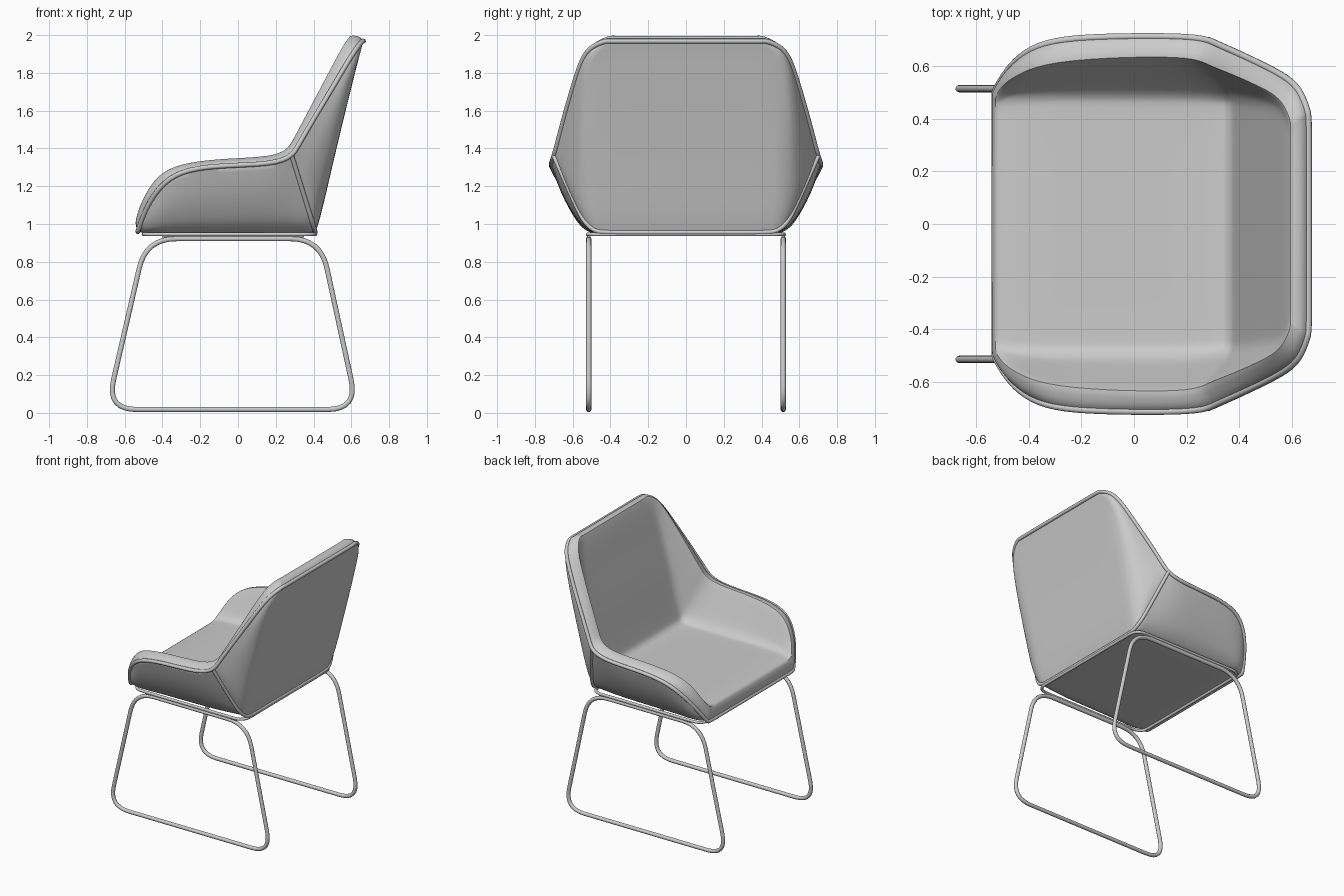
import bpy, bmesh
from mathutils import Vector

cube = bpy.data.objects.get("Cube")
if cube:
    bpy.data.objects.remove(cube)

grey = bpy.data.materials.new("light_grey")
grey.use_nodes = True
grey.diffuse_color = (0.6, 0.6, 0.6, 1)
grey.node_tree.nodes["Principled BSDF"].inputs["Base Color"].default_value = (0.6, 0.6, 0.6, 1)


def add_object(name, data):
    data.materials.append(grey)
    obj = bpy.data.objects.new(name, data)
    bpy.context.collection.objects.link(obj)
    return obj


def bend(a, c, b, steps):
    """Rounded corner from a to b, pulled towards c."""
    pts = []
    for k in range(steps + 1):
        t = k / steps
        pts.append(a * (1 - t) ** 2 + c * 2 * t * (1 - t) + b * t * t)
    return pts


def tube(name, pts, radius, closed=True, kind="POLY"):
    curve = bpy.data.curves.new(name, "CURVE")
    curve.dimensions = "3D"
    curve.bevel_depth = radius
    curve.bevel_resolution = 3
    curve.use_fill_caps = True
    spline = curve.splines.new(kind)
    spline.points.add(len(pts) - 1)
    for point, p in zip(spline.points, pts):
        point.co = (*p, 1)
    spline.use_cyclic_u = closed
    spline.use_endpoint_u = not closed
    spline.order_u = 4
    spline.resolution_u = 4
    return add_object(name, curve)


def rounded_loop(corners, size, steps=8):
    pts = []
    for i, c in enumerate(corners):
        a = c + (corners[i - 1] - c).normalized() * size
        b = c + (corners[(i + 1) % len(corners)] - c).normalized() * size
        pts += bend(a, c, b, steps)
    return pts


# Stations from seat front to back top: centre x, centre z, flat half width, rim x, y, z
CORNER = 6
outer = [
    (-.53, .96, .47, -.53, .505, .965),
    (-.47, .943, .51, -.485, .585, 1.09),
    (-.38, .94, .52, -.415, .655, 1.20),
    (-.25, .94, .52, -.31, .70, 1.28),
    (-.05, .94, .52, -.12, .713, 1.31),
    (.20, .943, .52, .19, .715, 1.315),
    (.41, .955, .52, .285, .70, 1.36),
    (.435, 1.03, .53, .31, .687, 1.40),
    (.475, 1.2, .53, .39, .652, 1.54),
    (.54, 1.48, .53, .50, .60, 1.72),
    (.607, 1.75, .51, .575, .56, 1.85),
    (.645, 1.9, .47, .63, .515, 1.935),
    (.664, 1.968, .39, .66, .43, 1.968),
]
inner = [
    (-.528, 1.06, .45, -.528, .48, 1.07),
    (-.48, 1.075, .48, -.505, .525, 1.13),
    (-.38, 1.08, .495, -.45, .565, 1.235),
    (-.25, 1.08, .50, -.35, .61, 1.315),
    (-.05, 1.08, .50, -.12, .633, 1.35),
    (.24, 1.08, .50, .19, .638, 1.357),
    (.365, 1.085, .49, .265, .615, 1.405),
    (.38, 1.14, .49, .29, .60, 1.45),
    (.408, 1.25, .48, .37, .57, 1.60),
    (.46, 1.48, .47, .46, .53, 1.77),
    (.53, 1.75, .45, .53, .495, 1.90),
    (.565, 1.9, .42, .57, .455, 1.97),
    (.595, 1.995, .34, .595, .39, 1.997),
]


def section(x, z, w, rx, ry, rz, soft, bulge=0):
    """Full cross-section: flat middle, rounded corner, bulged wing up to the rim."""
    mid, corner, rim = Vector((x, 0, z)), Vector((x, w, z)), Vector((rx, ry, rz))
    wing = (rim - corner).normalized()
    side = (corner - mid).normalized()
    out = (side - wing * side.dot(wing)).normalized() * bulge
    half = [mid, mid.lerp(corner, .5)]
    half += bend(corner.lerp(mid, soft), corner, corner.lerp(rim, .3) + out * .8, 4)
    half += [corner.lerp(rim, .65) + out, rim]
    return [Vector((p.x, -p.y, p.z)) for p in reversed(half[1:])] + half


def border(g):
    """Closed loop around the edge of a grid."""
    return (g[0] + [r[-1] for r in g[1:]] + g[-1][-2::-1]
            + [r[0] for r in g[-2:0:-1]])


flat_rows = (0, CORNER, len(outer) - 1)
outer_pts = [section(*s, .15, 0 if i in flat_rows else .025) for i, s in enumerate(outer)]
inner_pts = [section(*s, .1) for s in inner]

# Padded shell: outer skin, inner skin and a rounded rim between them
bm = bmesh.new()
crease = bm.edges.layers.float.new("crease_edge")
grids = []
for pts in (outer_pts, inner_pts):
    g = [[bm.verts.new(p) for p in row] for row in pts]
    grids.append(g)
    for r0, r1 in zip(g, g[1:]):
        for j in range(len(r0) - 1):
            bm.faces.new((r0[j], r0[j + 1], r1[j + 1], r1[j]))
ring_out, ring_in = border(grids[0]), border(grids[1])
centre = Vector((.1, 0, 1.1))
ring_mid = []
for a, b in zip(ring_out, ring_in):
    m = (a.co + b.co) / 2
    ring_mid.append(bm.verts.new(m + (m - centre).normalized() * .02))
n = len(ring_out)
for ra, rb in ((ring_out, ring_mid), (ring_mid, ring_in)):
    for i in range(n):
        k = (i + 1) % n
        bm.faces.new((ra[i], ra[k], rb[k], rb[i]))
# Crisp outer rim and back seam, firmer inner rim
for ring, sharpness in ((ring_out, 1), (ring_in, .5)):
    for i in range(n):
        bm.edges.get((ring[i], ring[(i + 1) % n]))[crease] = sharpness
seam = grids[0][CORNER][1:-1]
for a, b in zip(seam, seam[1:]):
    bm.edges.get((a, b))[crease] = 1
bmesh.ops.recalc_face_normals(bm, faces=bm.faces)
mesh = bpy.data.meshes.new("padded_shell")
bm.to_mesh(mesh)
bm.free()
shell = add_object("padded_shell", mesh)
sub = shell.modifiers.new("soft_padding", "SUBSURF")
sub.levels = sub.render_levels = 2
bpy.context.view_layer.objects.active = shell
shell.select_set(True)
bpy.ops.object.shade_smooth_by_angle(angle=1.0)

# Piping along the rim, the back seam and the underside
tube("rim_piping", border(outer_pts), .013, kind="NURBS")
tube("back_seam_piping", outer_pts[CORNER], .012, closed=False, kind="NURBS")
base = [Vector((x, y, .945)) for x, y in ((-.5, -.52), (.41, -.52), (.41, .52), (-.5, .52))]
tube("base_piping", rounded_loop(base, .08), .01)

# Sled leg frames on both sides
for name, y in (("right_leg_frame", -.515), ("left_leg_frame", .515)):
    frame = [Vector((x, y, z)) for x, z in
             ((-.695, .018), (.633, .018), (.437, .922), (-.487, .922))]
    tube(name, rounded_loop(frame, .16), .014)
    # thin contact strip between frame and shell
    tube(name + "_mount", [Vector((-.4, y, .935)), Vector((.35, y, .935))], .008, closed=False)
